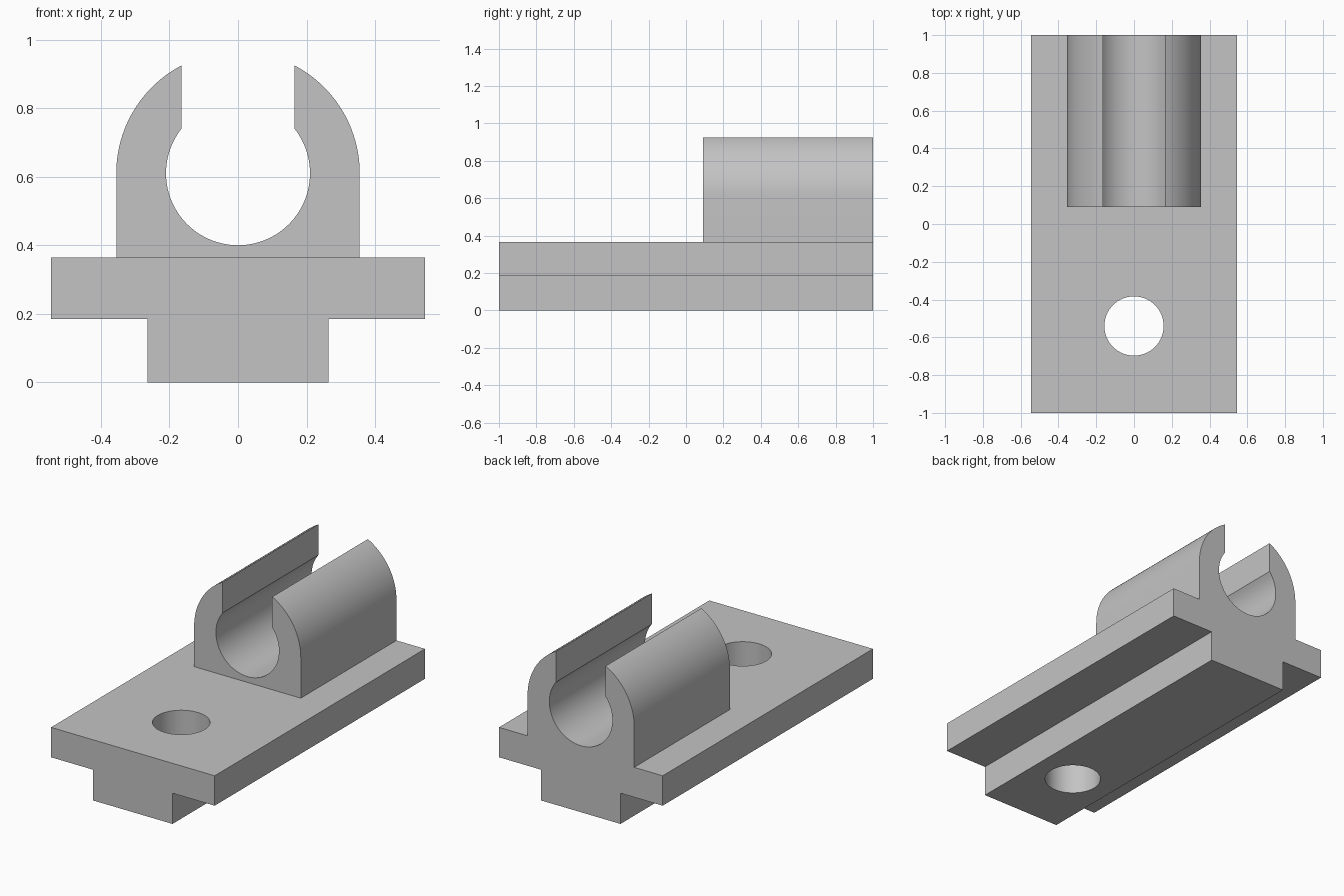
import bpy, bmesh, math

cube = bpy.data.objects.get("Cube")
if cube:
    bpy.data.objects.remove(cube, do_unlink=True)

# Single plain grey material
grey = bpy.data.materials.new("plain grey")
grey.use_nodes = True
colour = (0.55, 0.55, 0.55, 1)
grey.diffuse_color = colour
grey.node_tree.nodes["Principled BSDF"].inputs["Base Color"].default_value = colour

BASE_Z, TOP_Z = 0.185, 0.365
CENTRE_Z, OUTER_R, INNER_R, GAP = 0.61, 0.355, 0.21, 0.165


def extrude_profile(name, half, y0, y1):
    """Mirror the +x half of an xz outline and extrude it along y."""
    outline = half + [(-x, z) for x, z in reversed(half)]
    bm = bmesh.new()
    face = bm.faces.new([bm.verts.new((x, y0, z)) for x, z in outline])
    swept = bmesh.ops.extrude_face_region(bm, geom=[face])["geom"]
    verts = [v for v in swept if isinstance(v, bmesh.types.BMVert)]
    bmesh.ops.translate(bm, verts=verts, vec=(0, y1 - y0, 0))
    bmesh.ops.recalc_face_normals(bm, faces=bm.faces)
    mesh = bpy.data.meshes.new(name)
    bm.to_mesh(mesh)
    bm.free()
    mesh.materials.append(grey)
    obj = bpy.data.objects.new(name, mesh)
    bpy.context.collection.objects.link(obj)
    return obj


def arc(radius, start, end, steps):
    angles = [start + (end - start) * i / steps for i in range(steps + 1)]
    return [(radius * math.cos(a), CENTRE_Z + radius * math.sin(a)) for a in angles]


def combine(target, tool, operation):
    mod = target.modifiers.new(operation.lower(), 'BOOLEAN')
    mod.operation = operation
    mod.solver = 'EXACT'
    mod.object = tool
    bpy.context.view_layer.objects.active = target
    bpy.ops.object.modifier_apply(modifier=mod.name)
    bpy.data.objects.remove(tool, do_unlink=True)


# T-section sliding base
base = extrude_profile("clip_bracket", [
    (0.264, 0), (0.264, BASE_Z), (0.545, BASE_Z), (0.545, TOP_Z)], -1, 1)

# Open-topped round clip, rooted in the base
outer = arc(OUTER_R, 0, math.acos(GAP / OUTER_R), 24)
inner = arc(INNER_R, math.acos(GAP / INNER_R), -math.pi / 2, 40)[:-1]
bottom = (0, CENTRE_Z - INNER_R)
right = [(OUTER_R, TOP_Z - 0.06)] + outer + inner
clip = extrude_profile("clip", right + [bottom], 0.09, 1)
# Merge the doubled point at the mirror line
bm = bmesh.new()
bm.from_mesh(clip.data)
bmesh.ops.remove_doubles(bm, verts=bm.verts, dist=0.0001)
bmesh.ops.dissolve_degenerate(bm, edges=bm.edges, dist=0.0001)
bm.to_mesh(clip.data)
bm.free()
combine(base, clip, 'UNION')

# Vertical screw hole
bpy.ops.mesh.primitive_cylinder_add(vertices=64, radius=0.157, depth=1, location=(0, -0.54, 0.2))
hole = bpy.context.object
hole.name = "hole_cutter"
hole.hide_render = True
hole.data.materials.append(grey)
combine(base, hole, 'DIFFERENCE')

bpy.ops.object.select_all(action='DESELECT')
base.select_set(True)
bpy.context.view_layer.objects.active = base
bpy.ops.object.shade_smooth_by_angle(angle=math.radians(30))
